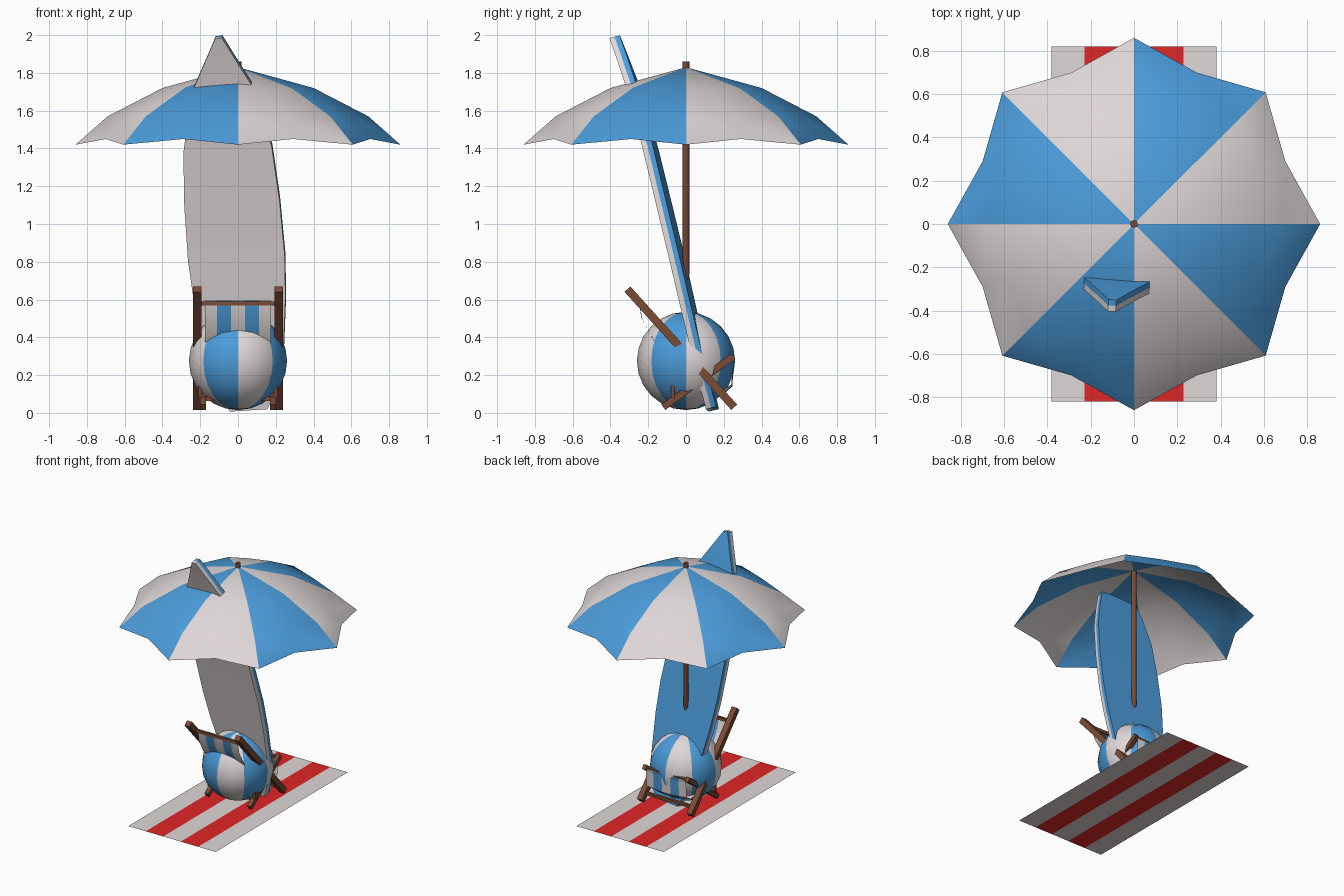
import bpy, bmesh, math
from mathutils import Vector

if "Cube" in bpy.data.objects:
    bpy.data.objects.remove(bpy.data.objects["Cube"])


def mat(name, rgb):
    m = bpy.data.materials.new(name)
    m.diffuse_color = (*rgb, 1)
    m.use_nodes = True
    m.node_tree.nodes["Principled BSDF"].inputs["Base Color"].default_value = m.diffuse_color
    return m


BLUE = mat("blue", (0.07, 0.33, 0.70))
WHITE = mat("white", (0.74, 0.68, 0.68))
WOOD = mat("wood", (0.20, 0.07, 0.035))
RED = mat("red", (0.75, 0.02, 0.02))


def make(name, verts, faces, mats, idx=None, smooth=None):
    me = bpy.data.meshes.new(name)
    me.from_pydata([tuple(v) for v in verts], [], faces)
    for m in mats:
        me.materials.append(m)
    if idx:
        me.polygons.foreach_set("material_index", idx)
    ob = bpy.data.objects.new(name, me)
    bpy.context.collection.objects.link(ob)
    if smooth:
        bpy.ops.object.select_all(action='DESELECT')
        ob.select_set(True)
        bpy.context.view_layer.objects.active = ob
        bpy.ops.object.shade_smooth_by_angle(angle=math.radians(smooth))
    return ob


def strips(name, rows, mats, smooth=None):
    """Sheet from rows of points; colour alternates by column."""
    n = len(rows[0])
    faces, idx = [], []
    for r in range(len(rows) - 1):
        for c in range(n - 1):
            faces.append((r*n + c, r*n + c + 1, (r+1)*n + c + 1, (r+1)*n + c))
            idx.append(c % 2)
    return make(name, [p for row in rows for p in row], faces, mats, idx, smooth)


def bar(name, a, b, w, h):
    """Square wooden bar between two points."""
    a, b = Vector(a), Vector(b)
    bpy.ops.mesh.primitive_cube_add(size=1, location=(a + b) / 2)
    ob = bpy.context.object
    ob.name = name
    d = b - a
    if abs(d.x) > 1e-4:
        ob.scale = (d.length, w, h)
    else:
        ob.scale = (w, d.length, h)
        ob.rotation_euler.x = math.atan2(d.z, d.y)
    ob.data.materials.append(WOOD)


def polar(r, a, z):
    return Vector((r * math.cos(a), r * math.sin(a), z))


# towel with five lengthwise stripes
xs = [-0.38 + 0.152 * i for i in range(6)]
strips("towel", [[(x, y, 0) for x in xs] for y in (-0.82, 0.82)], [WHITE, RED])

# umbrella canopy: eight panels with scalloped rim
rings = [(0.40, 0.38, 1.72, 1.72), (0.69, 0.64, 1.57, 1.575), (0.86, 0.757, 1.42, 1.45)]
verts = [Vector((0, 0, 1.83))]
faces, idx = [], []
for rib, mid, zr, zm in rings:
    for i in range(16):
        a = i * math.pi / 8
        verts.append(polar(mid, a, zm) if i % 2 else polar(rib, a, zr))
for i in range(16):
    j = (i + 1) % 16
    color = (i // 2) % 2
    faces.append((0, 1 + i, 1 + j))
    idx.append(color)
    for k in range(2):
        o = 1 + 16 * k
        faces.append((o + i, o + 16 + i, o + 16 + j, o + j))
        idx.append(color)
make("umbrella_canopy", verts, faces, [WHITE, BLUE], idx, 30)

# umbrella pole with pointed lower end
prof = [(0.003, 0.68), (0.018, 0.73), (0.018, 1.86)]
verts = [polar(r, i * math.pi / 4, z) for r, z in prof for i in range(8)]
faces = [tuple(range(7, -1, -1)), tuple(range(16, 24))]
for k in (0, 8):
    faces += [(k + i, k + (i+1) % 8, k + 8 + (i+1) % 8, k + 8 + i) for i in range(8)]
make("umbrella_pole", verts, faces, [WOOD], None, 50)

# beach ball: eight coloured gores
bpy.ops.mesh.primitive_uv_sphere_add(segments=16, ring_count=12, radius=0.26, location=(0, 0, 0.275))
ball = bpy.context.object
ball.name = "beach_ball"
for m in (WHITE, BLUE):
    ball.data.materials.append(m)
for p in ball.data.polygons:
    a = math.atan2(p.center.y, p.center.x) % math.tau
    p.material_index = int(a / (math.pi / 4)) % 2
bpy.ops.object.shade_smooth_by_angle(angle=math.radians(40))

# surfboard: stations of (z, y, half width), white front half, blue back half
stations = [(0.02, 0.14, 0.10), (0.15, 0.108, 0.165), (0.33, 0.065, 0.21), (0.60, 0.003, 0.243),
            (0.83, -0.05, 0.257), (1.12, -0.12, 0.253), (1.40, -0.188, 0.235),
            (1.60, -0.243, 0.19), (1.74, -0.285, 0.15), (1.90, -0.343, 0.065), (1.99, -0.377, 0.018)]
across = Vector((1, -0.07, 0.063)).normalized()
normal = Vector((0.07, 1, 0.25)).normalized()


def half_board(name, n0, n1, m):
    verts, faces = [], []
    for z, y, hw in stations:
        c = Vector((0.06 - 0.081 * z, y, z))
        for s, n in ((-1, n0), (1, n0), (1, n1), (-1, n1)):
            verts.append(c + across * s * hw + normal * n)
    for k in range(len(stations) - 1):
        o = 4 * k
        faces += [(o + i, o + (i+1) % 4, o + 4 + (i+1) % 4, o + 4 + i) for i in range(4)]
    e = len(verts)
    faces += [(3, 2, 1, 0), (e-4, e-3, e-2, e-1)]
    make(name, verts, faces, [m], None, 30)


half_board("surfboard_front", -0.028, 0, WHITE)
half_board("surfboard_back", 0, 0.028, BLUE)

# deck chair crossed frame
for s, side in ((-1, "left"), (1, "right")):
    bar("chair_long_rail_" + side, (s*0.215, -0.31, 0.655), (s*0.215, 0.255, 0.03), 0.045, 0.042)
    bar("chair_short_rail_" + side, (s*0.185, -0.12, 0.03), (s*0.185, 0.25, 0.30), 0.032, 0.036)
    bar("chair_strut_" + side, (s*0.2, -0.07, 0.08), (s*0.2, -0.07, 0.39), 0.02, 0.02)
for name, y, z in (("top", -0.24, 0.58), ("seat_front", 0.235, 0.285),
                   ("back_foot", -0.065, 0.075), ("front_foot", 0.21, 0.075)):
    bar("chair_crossbar_" + name, (-0.2, y, z), (0.2, y, z), 0.022, 0.022)

# striped sling hanging between the crossbars
path = [(-0.235, 0.595), (-0.25, 0.58), (-0.235, 0.50), (-0.18, 0.40), (-0.10, 0.28), (0, 0.19),
        (0.10, 0.14), (0.19, 0.12), (0.24, 0.15), (0.25, 0.28), (0.235, 0.298)]
cols = (-0.175, -0.11, -0.037, 0.037, 0.11, 0.175)
rows = []
for k, (y, z) in enumerate(path):
    sag = 0.03 * math.sin(math.pi * k / (len(path) - 1)) ** 2
    rows.append([(x, y + 0.6 * sag * (1 - (x/0.175)**2), z - sag * (1 - (x/0.175)**2)) for x in cols])
strips("chair_sling", rows, [WHITE, BLUE], 40)
